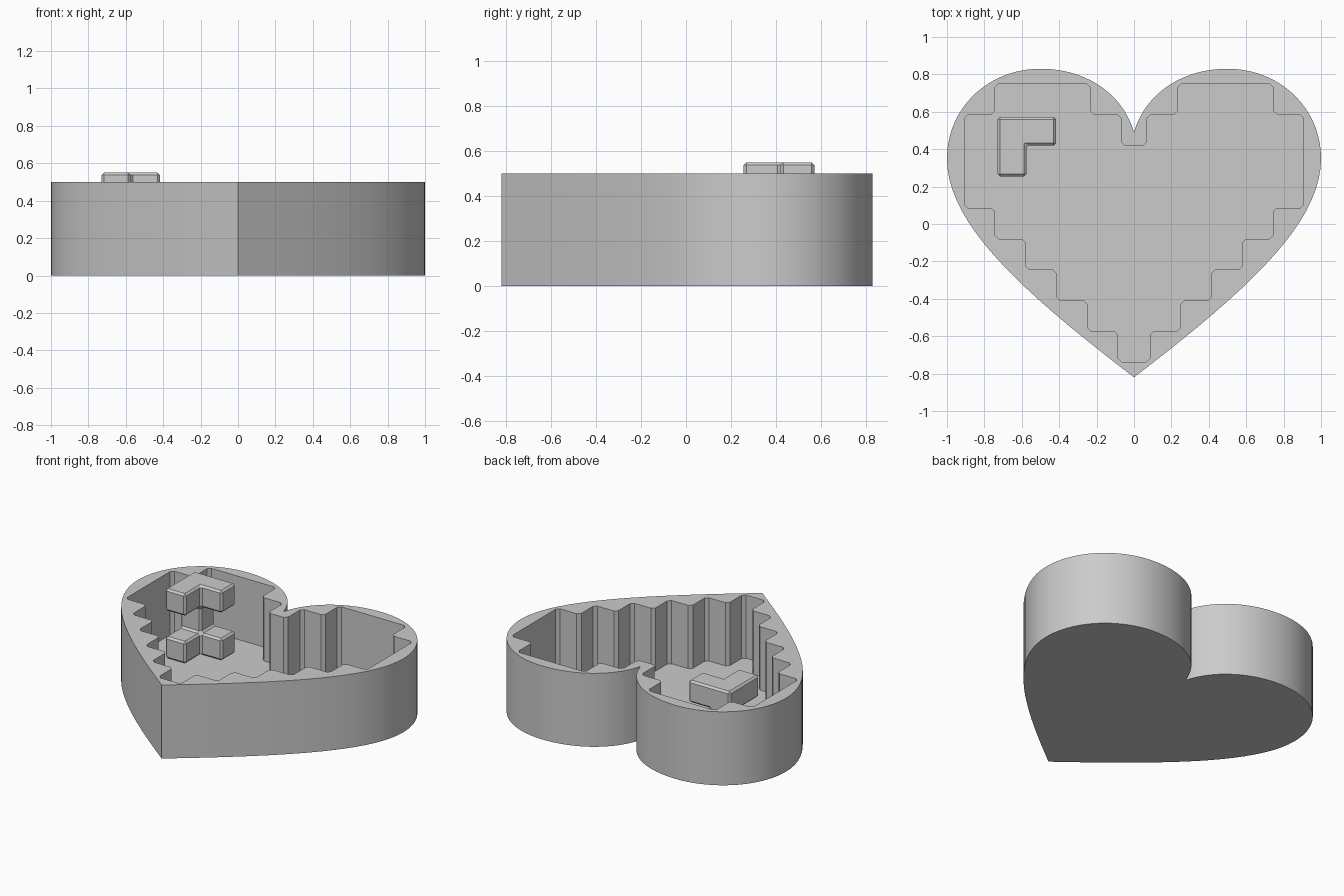
import bpy, bmesh
from mathutils import Vector
from mathutils.geometry import interpolate_bezier

cube = bpy.data.objects.get("Cube")
if cube:
    bpy.data.objects.remove(cube, do_unlink=True)

HEIGHT, FLOOR = 0.5, 0.07
PITCH = 0.1645      # size of one pocket cell
CUT = 0.02          # corner cut inside the pocket

grey = bpy.data.materials.new("plain grey")
grey.use_nodes = True
grey.diffuse_color = (0.6, 0.6, 0.6, 1)
grey.node_tree.nodes["Principled BSDF"].inputs["Base Color"].default_value = (0.6, 0.6, 0.6, 1)


def finish(bm, name):
    bmesh.ops.recalc_face_normals(bm, faces=bm.faces)
    mesh = bpy.data.meshes.new(name)
    bm.to_mesh(mesh)
    bm.free()
    mesh.materials.append(grey)
    obj = bpy.data.objects.new(name, mesh)
    bpy.context.collection.objects.link(obj)
    bpy.ops.object.select_all(action='DESELECT')
    obj.select_set(True)
    bpy.context.view_layer.objects.active = obj
    return obj


def mirrored(half):
    """Close a right half outline, whose ends lie on x = 0, into a full loop."""
    inner = [p for p in half if abs(p[0]) > 1e-5]
    ends = [p for p in half if abs(p[0]) <= 1e-5]
    left = [(-x, y) for x, y in reversed(inner)]
    return ends[:1] + inner + ends[1:] + left


def heart_outline():
    spans = [((0, .49), (.06, .7), (.26, .83), (.5, .83)),
             ((.5, .83), (.78, .83), (1, .62), (1, .35)),
             ((1, .35), (1, 0), (.6, -.36), (0, -.82))]
    half = []
    for span in spans:
        pts = interpolate_bezier(*[Vector((*p, 0)) for p in span], 20)
        half += [(p.x, p.y) for p in (pts if not half else pts[1:])]
    return mirrored(half)


def pocket_outline():
    # staircase from the tip up to the widest cell
    half = []
    for k in range(6):
        x = 0.085 + k * PITCH
        y = -0.738 + k * PITCH
        half += [(x, y), (x, y + PITCH)] if k < 5 else [(x, y)]
    # steps around the lobe and down into the notch
    half += [(.907, .585), (.745, .585), (.745, .75),
             (.235, .75), (.235, .585), (.07, .585), (.07, .42)]
    loop = [Vector(p) for p in mirrored(half)] if half[0][0] == 0 else \
        [Vector(p) for p in half] + [Vector((-x, y)) for x, y in reversed(half)]
    # cut every corner
    cut = []
    for i, p in enumerate(loop):
        for q in (loop[i - 1], loop[(i + 1) % len(loop)]):
            cut.append(tuple(p + (q - p).normalized() * CUT))
    return cut


# Heart box: outer wall, pocket wall, bottom, floor and flat rim
bm = bmesh.new()
rim = []
for outline, low in ((heart_outline(), 0), (pocket_outline(), FLOOR)):
    bottom = [bm.verts.new((x, y, low)) for x, y in outline]
    top = [bm.verts.new((x, y, HEIGHT)) for x, y in outline]
    bm.faces.new(bottom)
    n = len(outline)
    for i in range(n):
        j = (i + 1) % n
        bm.faces.new((bottom[i], bottom[j], top[j], top[i]))
        rim.append(bm.edges.get((top[i], top[j])))
bmesh.ops.triangle_fill(bm, use_beauty=True, use_dissolve=False, edges=rim)
finish(bm, "heart_box")
bpy.ops.object.shade_smooth_by_angle(angle=0.5)

# Puzzle piece: two corner-shaped layers joined by a post
xs = [-.73, -.575, -.417]
ys = [.572, .42, .255]
zs = [.076, .225, .4, .55]
corner = {(0, 0), (1, 0), (0, 1)}
cells = {(i, j, k) for k in (0, 2) for i, j in corner} | {(0, 0, 1)}
bm = bmesh.new()
for cell in cells:
    for axis in range(3):
        for side in (0, 1):
            beside = list(cell)
            beside[axis] += 1 if side else -1
            if tuple(beside) in cells:
                continue
            u, v = [a for a in range(3) if a != axis]
            quad = []
            for du, dv in ((0, 0), (1, 0), (1, 1), (0, 1)):
                idx = list(cell)
                idx[axis] += side
                idx[u] += du
                idx[v] += dv
                quad.append(bm.verts.new((xs[idx[0]], ys[idx[1]], zs[idx[2]])))
            bm.faces.new(quad)
bmesh.ops.remove_doubles(bm, verts=bm.verts, dist=1e-4)
bmesh.ops.recalc_face_normals(bm, faces=bm.faces)
bmesh.ops.dissolve_limit(bm, angle_limit=0.02, verts=bm.verts, edges=bm.edges)
piece = finish(bm, "puzzle_piece")
bevel = piece.modifiers.new("chamfer", 'BEVEL')
bevel.width = 0.013
bevel.segments = 1
bevel.limit_method = 'ANGLE'
